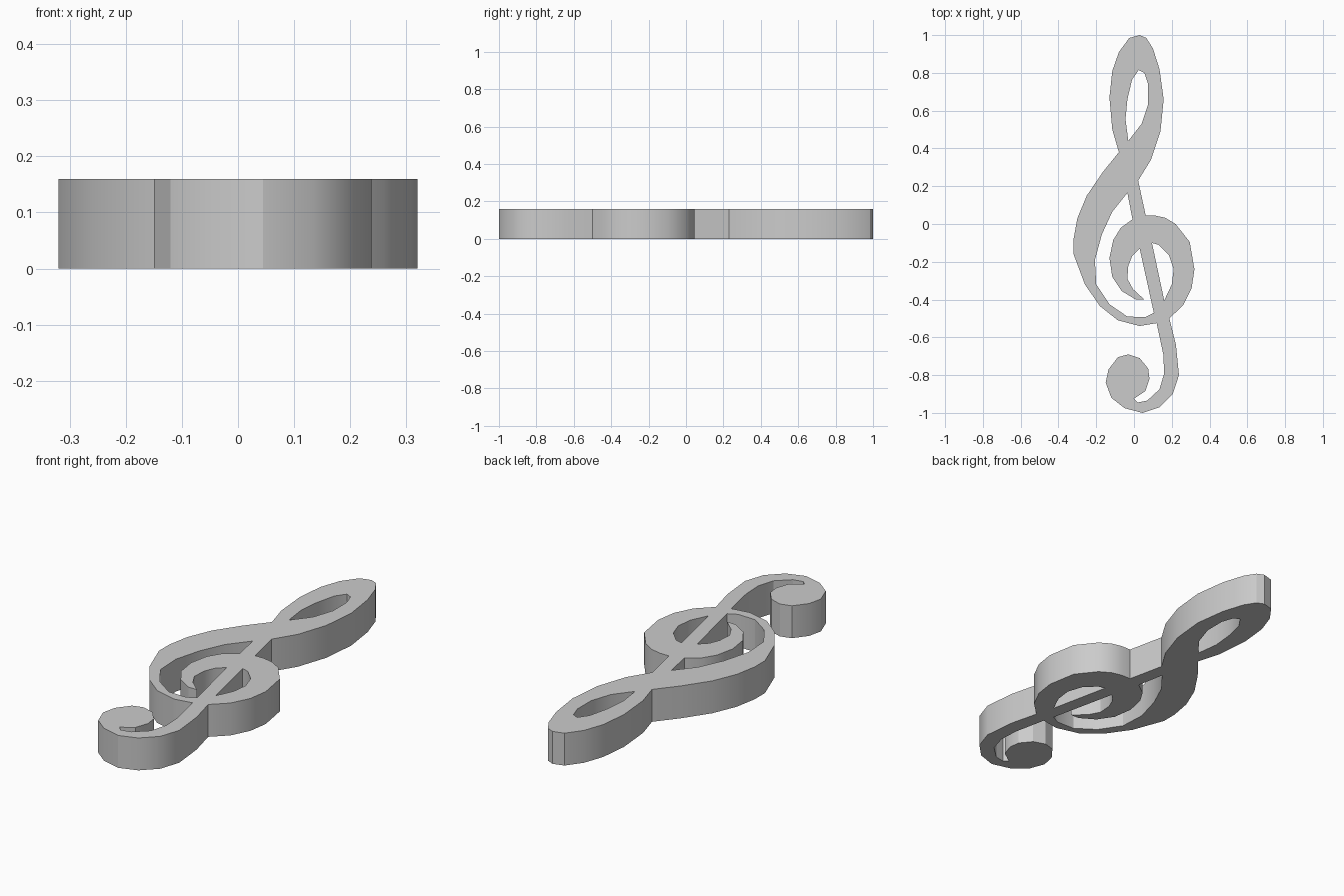
import bpy, bmesh, math

HEIGHT = 0.16

# Outer silhouette, clockwise, in strokes
top_right = [(0.03, 1.0), (0.065, 0.985), (0.10, 0.93), (0.135, 0.82), (0.157, 0.66),
             (0.14, 0.49), (0.09, 0.34), (0.022, 0.23)]
curl_right = [(0.062, 0.045), (0.11, 0.045), (0.165, 0.033), (0.22, 0.0), (0.295, -0.095),
              (0.32, -0.24), (0.305, -0.34), (0.26, -0.43), (0.187, -0.50)]
tail = [(0.222, -0.64), (0.238, -0.80), (0.205, -0.90), (0.135, -0.97), (0.045, -1.0),
        (-0.05, -0.975), (-0.12, -0.92), (-0.15, -0.84), (-0.135, -0.77), (-0.085, -0.705),
        (-0.03, -0.69), (0.03, -0.71), (0.075, -0.765), (0.082, -0.82), (0.06, -0.885),
        (0.0, -0.925), (0.02, -0.945), (0.07, -0.935), (0.135, -0.875), (0.16, -0.79),
        (0.155, -0.69), (0.12, -0.525)]
left_bow = [(0.03, -0.54), (-0.085, -0.51), (-0.18, -0.435), (-0.26, -0.32), (-0.32, -0.16),
            (-0.32, -0.08), (-0.30, 0.03), (-0.25, 0.15), (-0.165, 0.275), (-0.08, 0.38)]
top_left = [(-0.115, 0.50), (-0.13, 0.67), (-0.115, 0.81), (-0.08, 0.91), (-0.025, 0.985)]

# Openings
top_eye = [(-0.03, 0.44), (0.04, 0.53), (0.075, 0.635), (0.075, 0.74), (0.055, 0.80),
           (0.025, 0.815), (-0.01, 0.765), (-0.035, 0.66), (-0.045, 0.555)]
bow_gap = [(-0.035, 0.165), (-0.008, 0.025), (-0.07, -0.02), (-0.11, -0.085), (-0.13, -0.18),
           (-0.115, -0.28), (-0.065, -0.355), (0.01, -0.4), (0.055, -0.4), (-0.005, -0.345),
           (-0.035, -0.29), (-0.03, -0.22), (-0.01, -0.17), (0.03, -0.13), (0.105, -0.47),
           (0.06, -0.493), (-0.035, -0.49), (-0.13, -0.425), (-0.2, -0.32), (-0.207, -0.19),
           (-0.17, -0.055), (-0.115, 0.065)]
curl_gap = [(0.095, -0.10), (0.13, -0.11), (0.185, -0.165), (0.21, -0.24), (0.2, -0.32),
            (0.16, -0.405)]


def add_loop(curve, points):
    spline = curve.splines.new('POLY')
    spline.points.add(len(points) - 1)
    for p, (x, y) in zip(spline.points, points):
        p.co = (x, y, 0, 1)
    spline.use_cyclic_u = True


# Filled, extruded outline
curve = bpy.data.curves.new("treble_clef", 'CURVE')
curve.dimensions = '2D'
curve.fill_mode = 'BOTH'
curve.extrude = HEIGHT / 2
for loop in (top_right + curl_right + tail + left_bow + top_left, top_eye, bow_gap, curl_gap):
    add_loop(curve, loop)
clef = bpy.data.objects.new("treble_clef", curve)
bpy.context.collection.objects.link(clef)
bpy.context.view_layer.objects.active = clef
clef.select_set(True)
bpy.ops.object.convert(target='MESH')
clef = bpy.context.object

# Weld caps to walls and rest on the ground
bm = bmesh.new()
bm.from_mesh(clef.data)
bmesh.ops.remove_doubles(bm, verts=bm.verts, dist=1e-4)
bmesh.ops.recalc_face_normals(bm, faces=bm.faces)
bmesh.ops.translate(bm, verts=bm.verts, vec=(0, 0, HEIGHT / 2))
bm.to_mesh(clef.data)
bm.free()
bpy.ops.object.shade_smooth_by_angle(angle=math.radians(30))
